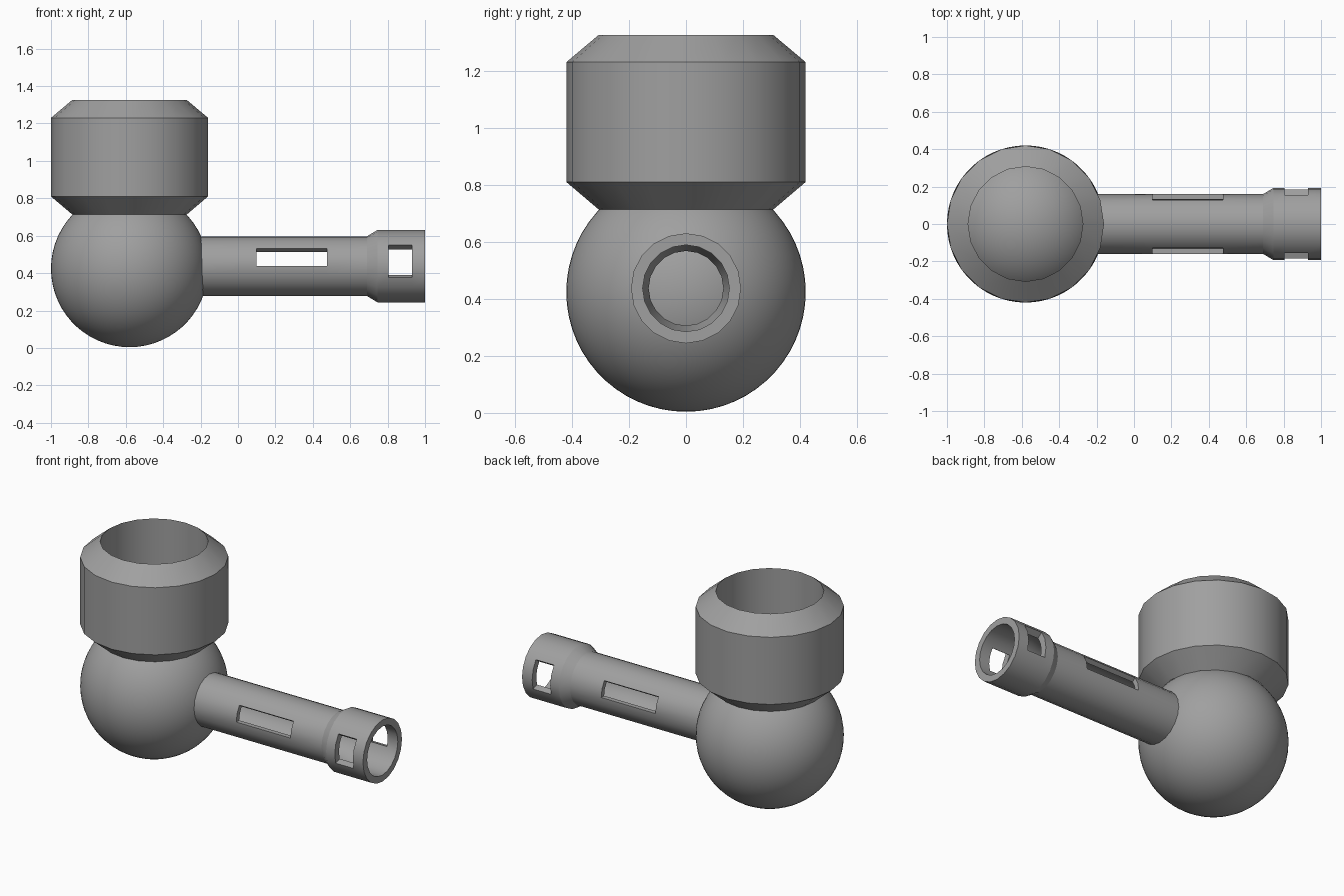
import bpy, bmesh
from math import sin, cos, pi

cube = bpy.data.objects.get("Cube")
if cube:
    bpy.data.objects.remove(cube, do_unlink=True)

SIDES = 20

grey = bpy.data.materials.new("plain grey")
grey.use_nodes = True
grey.diffuse_color = (0.35, 0.35, 0.35, 1)
grey.node_tree.nodes["Principled BSDF"].inputs["Base Color"].default_value = grey.diffuse_color


def finish(name, bm, location):
    """Turn a bmesh into a smooth-shaded object with sharp edges kept."""
    bmesh.ops.recalc_face_normals(bm, faces=bm.faces)
    mesh = bpy.data.meshes.new(name)
    bm.to_mesh(mesh)
    bm.free()
    mesh.materials.append(grey)
    obj = bpy.data.objects.new(name, mesh)
    obj.location = location
    bpy.context.collection.objects.link(obj)
    bpy.ops.object.select_all(action='DESELECT')
    obj.select_set(True)
    bpy.context.view_layer.objects.active = obj
    bpy.ops.object.shade_smooth_by_angle(angle=pi / 6)
    return obj


# Ball
bm = bmesh.new()
bmesh.ops.create_uvsphere(bm, u_segments=60, v_segments=30, radius=0.42)
finish("ball", bm, (-0.58, 0, 0.424))

# Open collar: closed profile (radius, height) swept around z
profile = [(0.307, 0.714), (0.42, 0.81), (0.42, 1.23), (0.307, 1.325)]
bm = bmesh.new()
rings = [[bm.verts.new((r * cos(2 * pi * j / SIDES), r * sin(2 * pi * j / SIDES), z))
          for j in range(SIDES)] for r, z in profile]
for i in range(len(rings)):
    a, b = rings[i - 1], rings[i]
    for j in range(SIDES):
        bm.faces.new((a[j - 1], a[j], b[j], b[j - 1]))
finish("collar", bm, (-0.58, 0, 0))

# Hollow stem along x: stations of (x, outer radius, inner radius)
stations = [(-0.22, 0.16, 0.131), (0.10, 0.16, 0.131), (0.475, 0.16, 0.131),
            (0.69, 0.16, 0.131), (0.745, 0.193, 0.152), (0.805, 0.193, 0.152),
            (0.93, 0.193, 0.152), (1.0, 0.193, 0.152)]
# Openings: station index -> wall segments left out on both sides
openings = {1: {0, 1, 8, 9}, 5: {19, 0, 1, 8, 9, 10}}

bm = bmesh.new()


def ring(x, r):
    return [bm.verts.new((x, -r * cos(2 * pi * j / SIDES), r * sin(2 * pi * j / SIDES)))
            for j in range(SIDES)]


outer = [ring(x, ro) for x, ro, ri in stations]
inner = [ring(x, ri) for x, ro, ri in stations]
last = len(stations) - 1


def solid(i, j):
    return 0 <= i < last and j % SIDES not in openings.get(i, ())


for i in range(last):
    for j in range(SIDES):
        if not solid(i, j):
            continue
        k = (j + 1) % SIDES
        # outer and inner skins
        for skin in (outer, inner):
            bm.faces.new((skin[i][j], skin[i][k], skin[i + 1][k], skin[i + 1][j]))
        # walls wherever the neighbouring cell is empty
        borders = [((i - 1, j), (i, j), (i, k)), ((i + 1, j), (i + 1, j), (i + 1, k)),
                   ((i, j - 1), (i, j), (i + 1, j)), ((i, j + 1), (i, k), (i + 1, k))]
        for cell, (p, q), (s, t) in borders:
            if not solid(*cell):
                bm.faces.new((outer[p][q], outer[s][t], inner[s][t], inner[p][q]))
finish("stem", bm, (0, 0, 0.437))
